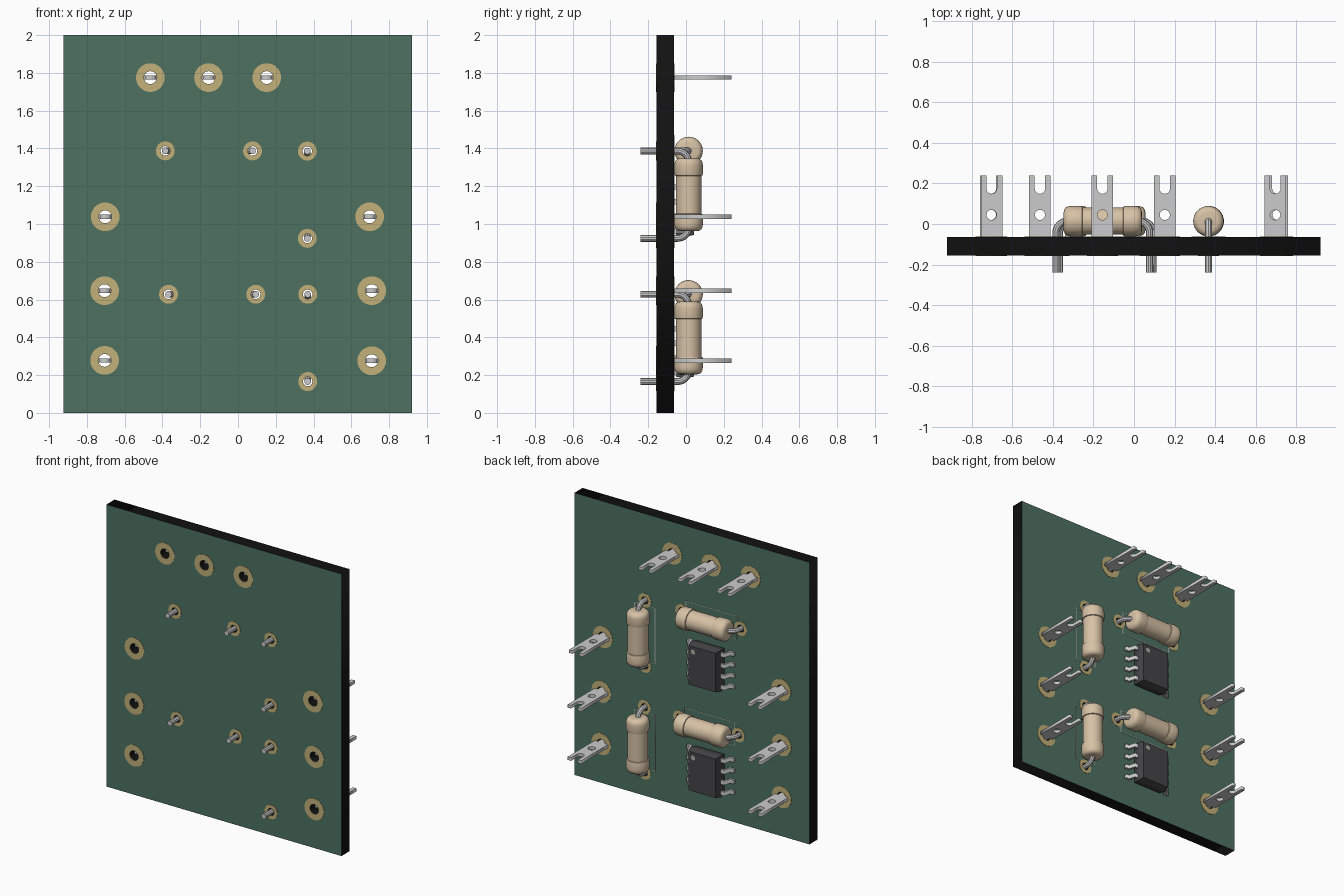
import bpy, bmesh
from math import sin, cos, pi
from mathutils import Matrix, Vector

if "Cube" in bpy.data.objects:
    bpy.data.objects.remove(bpy.data.objects["Cube"])


def material(name, rgb):
    m = bpy.data.materials.new(name)
    m.diffuse_color = (*rgb, 1)
    m.use_nodes = True
    m.node_tree.nodes["Principled BSDF"].inputs["Base Color"].default_value = m.diffuse_color
    return m


GREEN = material("green_mask", (0.075, 0.165, 0.12))
BLACK = material("black_core", (0.006, 0.006, 0.006))
GOLD = material("gold_pad", (0.54, 0.44, 0.19))
SILVER = material("silver_tin", (0.6, 0.6, 0.58))
BEIGE = material("beige_body", (0.68, 0.54, 0.38))
DARK = material("dark_package", (0.06, 0.06, 0.065))
SILK = material("pale_print", (0.4, 0.46, 0.42))

FRONT, BACK = -0.155, -0.064          # board faces along y
UPRIGHT = Matrix.Rotation(pi / 2, 4, 'X')


def circle(x, y, r, n=32):
    return [(x + r * cos(2 * pi * i / n), y + r * sin(2 * pi * i / n)) for i in range(n)]


def rect(x, y, hx, hy):
    return [(x - hx, y - hy), (x + hx, y - hy), (x + hx, y + hy), (x - hx, y + hy)]


def curve_mesh(name, curve, mat):
    """Turn curve data into a clean mesh."""
    tmp = bpy.data.objects.new(name, curve)
    bpy.context.scene.collection.objects.link(tmp)
    dg = bpy.context.evaluated_depsgraph_get()
    me = bpy.data.meshes.new_from_object(tmp.evaluated_get(dg))
    bpy.data.objects.remove(tmp)
    bm = bmesh.new()
    bm.from_mesh(me)
    bmesh.ops.remove_doubles(bm, verts=bm.verts, dist=1e-5)
    bmesh.ops.recalc_face_normals(bm, faces=bm.faces)
    bm.to_mesh(me)
    bm.free()
    me.materials.clear()
    me.materials.append(mat)
    return me


def plate(name, loops, thick, mat, upright=False):
    """Flat plate from outlines (inner loops are holes), centred on its plane."""
    cu = bpy.data.curves.new(name, 'CURVE')
    cu.dimensions, cu.fill_mode, cu.extrude = '2D', 'BOTH', thick / 2
    for pts in loops:
        sp = cu.splines.new('POLY')
        sp.points.add(len(pts) - 1)
        for p, c in zip(sp.points, pts):
            p.co = (c[0], c[1], 0, 1)
        sp.use_cyclic_u = True
    me = curve_mesh(name, cu, mat)
    if upright:
        me.transform(UPRIGHT)
    return me


def place(name, mesh, loc=(0, 0, 0), rot_y=0.0, smooth=False):
    ob = bpy.data.objects.new(name, mesh)
    bpy.context.scene.collection.objects.link(ob)
    ob.location, ob.rotation_euler = loc, (0, rot_y, 0)
    if smooth:
        bpy.ops.object.select_all(action='DESELECT')
        ob.select_set(True)
        bpy.context.view_layer.objects.active = ob
        bpy.ops.object.shade_smooth_by_angle(angle=0.6)
    return ob


def bridge(name, rings, mat):
    """Closed skin over a list of rings of points."""
    bm = bmesh.new()
    vs = [[bm.verts.new(p) for p in r] for r in rings]
    n = len(vs[0])
    for a, b in zip(vs, vs[1:]):
        for i in range(n):
            bm.faces.new((a[i], a[(i + 1) % n], b[(i + 1) % n], b[i]))
    bm.faces.new(vs[0])
    bm.faces.new(vs[-1])
    bmesh.ops.recalc_face_normals(bm, faces=bm.faces)
    me = bpy.data.meshes.new(name)
    bm.to_mesh(me)
    bm.free()
    me.materials.append(mat)
    return me


# Layout: terminals, and resistors as (centre x, centre z, upright)
terminals = [(-0.464, 1.775), (-0.156, 1.775), (0.152, 1.775),
             (-0.703, 1.038), (-0.706, 0.647), (-0.706, 0.278),
             (0.697, 1.038), (0.708, 0.647), (0.708, 0.276)]
resistors = [(-0.154, 1.387, False), (0.367, 1.155, True),
             (-0.137, 0.628, False), (0.369, 0.397, True)]
SPAN = 0.231                          # half distance between lead holes
lead_holes = [(x + (0 if up else s * SPAN), z + (s * SPAN if up else 0))
              for x, z, up in resistors for s in (-1, 1)]
BIG, SMALL = 0.034, 0.025

# Drilled board: green faces, black edges
loops = [rect(-0.002, 1.0, 0.922, 1.0)]
loops += [circle(x, z, BIG) for x, z in terminals]
loops += [circle(x, z, SMALL) for x, z in lead_holes]
board = plate("board", loops, BACK - FRONT, BLACK, True)
board.materials.append(GREEN)
for f in board.polygons:
    f.material_index = int(abs(f.normal.y) > 0.9)
place("board", board, (0, (FRONT + BACK) / 2, 0))

# Ring pads on both faces
big_pad = plate("terminal_pad", [circle(0, 0, 0.076), circle(0, 0, BIG)], 0.003, GOLD, True)
small_pad = plate("lead_pad", [circle(0, 0, 0.05), circle(0, 0, SMALL)], 0.003, GOLD, True)
for pts, me in ((terminals, big_pad), (lead_holes, small_pad)):
    for x, z in pts:
        for y, side in ((FRONT - 0.001, "front"), (BACK + 0.001, "back")):
            place(f"{me.name}_{side}", me, (x, y, z))

# Forked terminals with a tail in the hole
slot = [(0.026 * cos(a), 0.175 - 0.026 * sin(a)) for a in [pi * i / 12 for i in range(13)]]
outline = [(-0.028, -0.11), (0.028, -0.11), (0.028, -0.061), (0.053, -0.061),
           (0.053, 0.24), (0.026, 0.24)] + slot + \
          [(-0.026, 0.24), (-0.053, 0.24), (-0.053, -0.061), (-0.028, -0.061)]
fork = plate("fork_terminal", [outline, circle(0, 0.045, 0.025, 24)], 0.022, SILVER)
for x, z in terminals:
    place("fork_terminal", fork, (x, 0, z))

# Resistor body: lathed along x
AXIS = 0.014
half = [(0.193, 0.045), (0.19, 0.058), (0.182, 0.068), (0.168, 0.074), (0.155, 0.075),
        (0.108, 0.075), (0.102, 0.073), (0.1, 0.067)]
prof = [(-t, r) for t, r in half] + half[::-1]
body = bridge("resistor_body", [[(t, AXIS + c, s) for c, s in circle(0, 0, r)]
                                for t, r in prof], BEIGE)

# Resistor lead: one bent wire through the body
R = 0.058
arm = [(SPAN - R + R * sin(a), AXIS - R + R * cos(a)) for a in [pi / 16 * i for i in range(9)]]
arm.append((SPAN, -0.24))
path = [(-t, y) for t, y in arm[::-1]] + arm
cu = bpy.data.curves.new("resistor_lead", 'CURVE')
cu.dimensions, cu.bevel_depth, cu.bevel_resolution, cu.use_fill_caps = '3D', 0.018, 3, True
sp = cu.splines.new('POLY')
sp.points.add(len(path) - 1)
for p, (t, y) in zip(sp.points, path):
    p.co = (t, y, 0, 1)
lead = curve_mesh("resistor_lead", cu, SILVER)

# Printed outline behind each resistor
frame = plate("resistor_outline", [rect(0, 0, 0.2, 0.083), rect(0, 0, 0.195, 0.078)],
              0.002, SILK, True)
for x, z, up in resistors:
    turn = pi / 2 if up else 0
    place("resistor_body", body, (x, 0, z), turn, True)
    place("resistor_lead", lead, (x, 0, z), turn, True)
    place("resistor_outline", frame, (x, BACK + 0.001, z), turn)

# Eight-pin chips: tapered package, gull-wing pins, index dot
package = bridge("chip_body", [[(a, y, b) for a, b in rect(0, 0, hx, hz)] for y, hx, hz in
                 ((-0.053, 0.108, 0.138), (-0.006, 0.118, 0.148), (0.042, 0.106, 0.138))], DARK)
wing = [(0.1, 0.0), (0.145, 0.0), (0.158, -0.047), (0.185, -0.047),
        (0.185, -0.062), (0.147, -0.062), (0.135, -0.014), (0.1, -0.014)]
pins = {s: plate("chip_pin", [[(s * a, b) for a, b in wing]], 0.028, SILVER) for s in (-1, 1)}
dot = plate("chip_index_dot", [circle(0, 0, 0.017, 20)], 0.003, SILK, True)
for cz in (1.08, 0.33):
    cx = -0.155
    place("chip_body", package, (cx, 0, cz))
    place("chip_index_dot", dot, (cx + 0.07, 0.042, cz + 0.1))
    for s, me in pins.items():
        for i in range(4):
            place("chip_pin", me, (cx, 0, cz + (i - 1.5) * 0.077))
